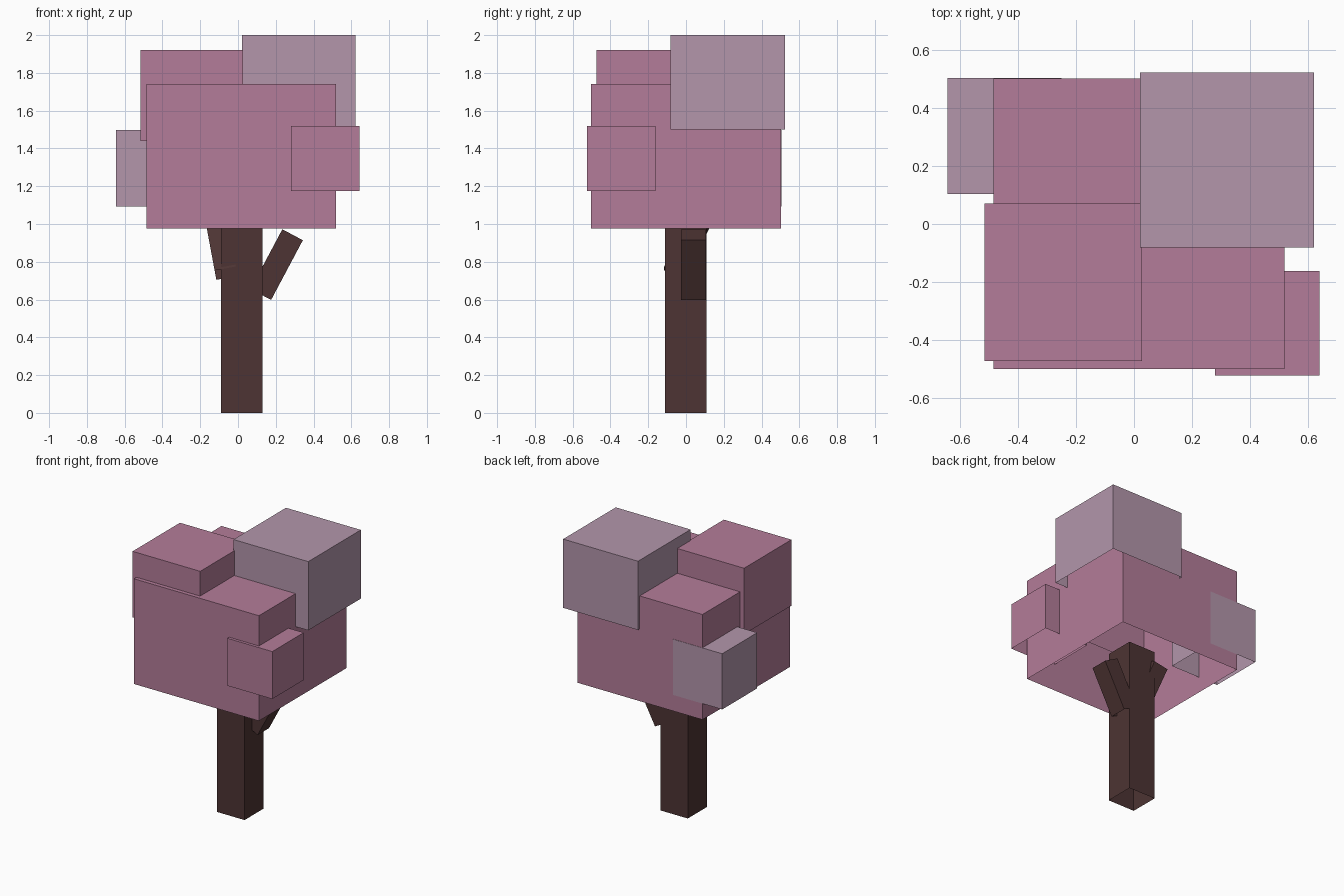
import bpy, bmesh
from math import radians
from mathutils import Euler, Matrix, Vector

if "Cube" in bpy.data.objects:
    bpy.data.objects.remove(bpy.data.objects["Cube"])


def material(name, rgb):
    m = bpy.data.materials.new(name)
    m.diffuse_color = (*rgb, 1)
    m.use_nodes = True
    m.node_tree.nodes["Principled BSDF"].inputs["Base Color"].default_value = m.diffuse_color
    return m


PINK = material("blossom pink", (0.456, 0.203, 0.319))
MAUVE = material("pale mauve", (0.451, 0.305, 0.407))
BARK = material("dark bark", (0.074, 0.034, 0.033))


def open_box(name, centre, size, mat, tilt=(0, 0, 0)):
    """Box without its underside, tilted by degrees about x, y, z."""
    bm = bmesh.new()
    bmesh.ops.create_cube(bm, size=1)
    bm.normal_update()
    under = [f for f in bm.faces if f.normal.z < -0.5]
    bmesh.ops.delete(bm, geom=under, context='FACES')
    rot = Euler([radians(a) for a in tilt]).to_matrix().to_4x4()
    bm.transform(Matrix.Translation(centre) @ rot @ Matrix.Diagonal((*size, 1)))
    mesh = bpy.data.meshes.new(name)
    bm.to_mesh(mesh)
    bm.free()
    mesh.materials.append(mat)
    bpy.context.collection.objects.link(bpy.data.objects.new(name, mesh))


def block(name, lo, hi, mat):
    """Upright open box between two corners."""
    lo, hi = Vector(lo), Vector(hi)
    open_box(name, (lo + hi) / 2, hi - lo, mat)


# Trunk, reaching up inside the hollow crown
block("trunk", (-0.09, -0.11, 0), (0.13, 0.108, 1.14), BARK)

# Leaning branches
open_box("right_branch", (0.205, 0.04, 0.785), (0.123, 0.132, 0.358), BARK, (0, 28, 0))
open_box("left_branch", (-0.092, 0.015, 0.898), (0.115, 0.115, 0.358), BARK, (-26, -10.5, 0))

# Foliage blocks
block("main_crown", (-0.485, -0.502, 0.975), (0.52, 0.503, 1.74), PINK)
block("top_left_foliage", (-0.517, -0.473, 1.44), (0.027, 0.071, 1.92), PINK)
block("front_right_foliage", (0.28, -0.523, 1.175), (0.642, -0.162, 1.52), PINK)
block("top_right_foliage", (0.02, -0.081, 1.5), (0.622, 0.523, 2.0), MAUVE)
block("back_left_foliage", (-0.645, 0.103, 1.093), (-0.25, 0.505, 1.498), MAUVE)
